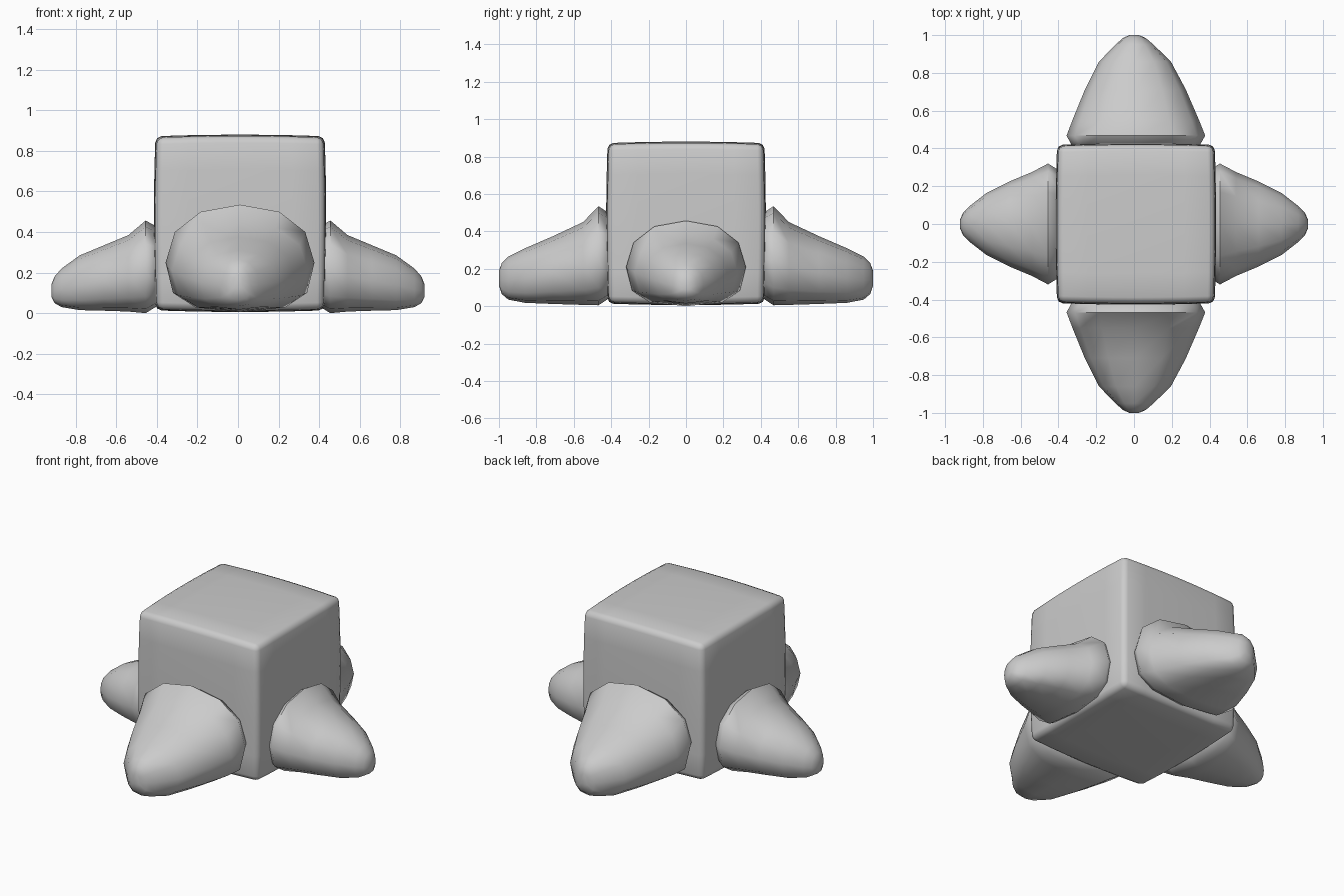
import bpy, bmesh
from math import sin, cos, pi, radians, copysign
from mathutils import Matrix

if "Cube" in bpy.data.objects:
    bpy.data.objects.remove(bpy.data.objects["Cube"])

SIDES = 12


def finish(bm, name, angle):
    bmesh.ops.recalc_face_normals(bm, faces=bm.faces)
    me = bpy.data.meshes.new(name)
    bm.to_mesh(me)
    bm.free()
    ob = bpy.data.objects.new(name, me)
    bpy.context.collection.objects.link(ob)
    bpy.ops.object.select_all(action='DESELECT')
    ob.select_set(True)
    bpy.context.view_layer.objects.active = ob
    bpy.ops.object.shade_smooth_by_angle(angle=radians(angle))
    return ob


# Body: bevelled cube whose faces and edges bulge slightly outwards
def body():
    bm = bmesh.new()
    bmesh.ops.create_cube(bm, size=2)
    bmesh.ops.bevel(bm, geom=bm.edges[:], offset=0.075, segments=2,
                    profile=0.5, affect='EDGES')
    bmesh.ops.subdivide_edges(
        bm, edges=[e for e in bm.edges if e.calc_length() > 1],
        cuts=5, use_grid_fill=True)
    for v in bm.verts:
        x, y, z = v.co
        k = 0.018
        v.co = (0.01 + 0.425 * x * (1 - k * (y * y + z * z)),
                0.427 * y * (1 - k * (x * x + z * z)),
                0.443 + 0.437 * z * (1 - k * (x * x + y * y)))
    finish(bm, "body", 60)


# Foot: rounded cross-sections (distance, half width, bottom, top) lofted outwards
def foot(name, rings, turn, offset):
    bm = bmesh.new()
    loops = []
    for d, w, lo, hi in rings:
        mid = lo + (hi - lo) * 0.46
        loop = []
        for i in range(SIDES):
            a = 2 * pi * i / SIDES
            c, s = cos(a), sin(a)
            p = 0.92 if s > 0 else 0.72      # flatter underside
            x = offset * w / rings[1][1] + w * copysign(abs(c) ** p, c)
            z = mid + (hi - mid if s > 0 else mid - lo) * copysign(abs(s) ** p, s)
            loop.append(bm.verts.new((x, -d, z)))
        loops.append(loop)
    for a, b in zip(loops, loops[1:]):
        for i in range(SIDES):
            j = (i + 1) % SIDES
            bm.faces.new((a[i], a[j], b[j], b[i]))
    bm.faces.new(loops[0])
    bm.faces.new(loops[-1])
    bm.transform(Matrix.Rotation(radians(turn), 4, 'Z'))
    finish(bm, name, 65)


LONG = [(0.40, 0.33, 0.05, 0.49), (0.468, 0.367, 0.005, 0.535),
        (0.55, 0.335, 0.007, 0.45), (0.71, 0.268, 0.012, 0.375),
        (0.86, 0.19, 0.018, 0.31), (0.95, 0.10, 0.035, 0.265),
        (0.985, 0.06, 0.065, 0.23), (1.0, 0.025, 0.11, 0.19)]
SHORT = [(0.39, 0.28, 0.04, 0.42), (0.455, 0.32, 0.0, 0.457),
         (0.54, 0.275, 0.008, 0.385), (0.66, 0.225, 0.012, 0.335),
         (0.78, 0.165, 0.015, 0.285), (0.87, 0.095, 0.03, 0.22),
         (0.905, 0.06, 0.05, 0.18), (0.92, 0.025, 0.08, 0.14)]

body()
foot("front_foot", LONG, 0, 0.01)
foot("back_foot", LONG, 180, -0.01)
foot("right_foot", SHORT, 90, 0.0)
foot("left_foot", SHORT, -90, 0.0)
